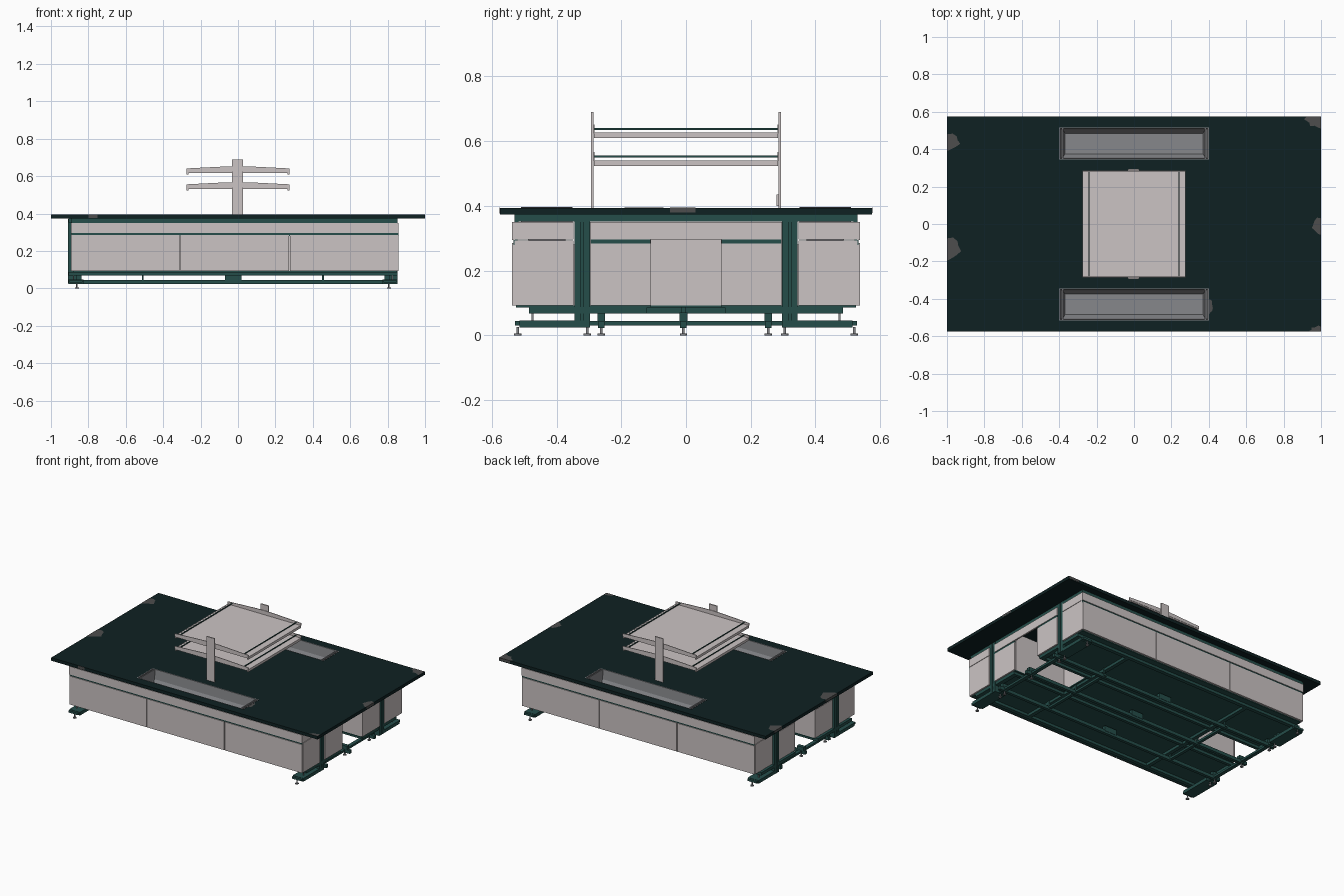
import bpy, bmesh, math

if "Cube" in bpy.data.objects:
    bpy.data.objects.remove(bpy.data.objects["Cube"])


def material(name, c):
    m = bpy.data.materials.new(name)
    m.diffuse_color = (*c, 1)
    m.use_nodes = True
    m.node_tree.nodes["Principled BSDF"].inputs["Base Color"].default_value = m.diffuse_color
    return m


DARK = material("worktop_dark_green", (0.0045, 0.015, 0.016))
GREEN = material("frame_green", (0.018, 0.075, 0.068))
LIGHT = material("panel_warm_grey", (0.60, 0.55, 0.55))
STEEL = material("sink_steel", (0.24, 0.245, 0.26))
WORN = material("worn_grey", (0.075, 0.075, 0.075))


def finish(name, bm, mat, normals=True):
    if normals:
        bmesh.ops.recalc_face_normals(bm, faces=bm.faces)
    me = bpy.data.meshes.new(name)
    bm.to_mesh(me)
    bm.free()
    me.materials.append(mat)
    ob = bpy.data.objects.new(name, me)
    bpy.context.collection.objects.link(ob)
    return ob


def boxes(name, mat, items):
    """Each item is (x0, x1, y0, y1, z0, z1)."""
    bm = bmesh.new()
    for x0, x1, y0, y1, z0, z1 in items:
        vs = bmesh.ops.create_cube(bm, size=1)["verts"]
        for v in vs:
            v.co = (x1 if v.co.x > 0 else x0, y1 if v.co.y > 0 else y0,
                    z1 if v.co.z > 0 else z0)
    return finish(name, bm, mat)


def my(items):
    """Add copies mirrored across y = 0."""
    return items + [(a, b, -d, -c, e, f) for a, b, c, d, e, f in items]


def mx(items, centre):
    """Add copies mirrored across x = centre."""
    return items + [(2 * centre - b, 2 * centre - a, c, d, e, f) for a, b, c, d, e, f in items]


CX, FX = -0.017, -0.027     # centres of cabinets and of frame
X0, X1 = -0.893, 0.859      # cabinet ends
L, R = -0.905, 0.852        # frame ends

# Worktop with two sink openings
bm = bmesh.new()
xs, ys = [-1, -0.4, 0.4, 1], [-0.575, -0.515, -0.345, 0.345, 0.515, 0.575]
grid = [[bm.verts.new((x, y, 0.394)) for y in ys] for x in xs]
for i in range(3):
    for j in range(5):
        if not (i == 1 and j in (1, 3)):
            bm.faces.new((grid[i][j], grid[i + 1][j], grid[i + 1][j + 1], grid[i][j + 1]))
top = finish("worktop", bm, DARK, False)
mod = top.modifiers.new("thickness", "SOLIDIFY")
mod.thickness = 0.021
mod.offset = -1

# Sink basins with sloping walls
for tag, s in (("front", -1), ("back", 1)):
    bm = bmesh.new()
    rings = []
    for hx, hy, z in ((0.4, 0.085, 0.395), (0.395, 0.08, 0.395), (0.38, 0.075, 0.33), (0.37, 0.055, 0.29)):
        rings.append([bm.verts.new((a * hx, s * 0.43 + b * hy, z))
                      for a, b in ((-1, -1), (1, -1), (1, 1), (-1, 1))])
    for r, q in zip(rings, rings[1:]):
        for k in range(4):
            bm.faces.new((r[k], r[(k + 1) % 4], q[(k + 1) % 4], q[k]))
    bm.faces.new(rings[-1])
    finish(tag + "_sink_basin", bm, STEEL, False)
    boxes(tag + "_sink_end_rims", STEEL,
          mx([(0.378, 0.385, s * 0.43 - 0.08, s * 0.43 + 0.08, 0.33, 0.396)], 0))

# Worn patches on the worktop edge
patches = [(-1, 0.44, 0.065, 0.045, -90, 90), (-1, -0.13, 0.07, 0.06, -90, 90),
           (1, -0.01, 0.045, 0.045, 90, 270), (1, 0.575, 0.085, 0.06, 180, 270),
           (1, -0.575, 0.06, 0.03, 90, 180), (0.401, -0.44, 0.02, 0.04, -90, 90)]
bm = bmesh.new()
for px, py, rx, ry, a0, a1 in patches:
    pts = [(px, py)] if a1 - a0 == 90 else []
    for k in range(8):
        a = math.radians(a0 + (a1 - a0) * k / 7)
        w = 1 + 0.12 * math.sin(k * 2.3 + px * 5)
        pts.append((px + rx * w * math.cos(a), max(-0.575, min(0.575, py + ry * w * math.sin(a)))))
    bm.faces.new([bm.verts.new((x, y, 0.3948)) for x, y in pts])
finish("worn_patches", bm, WORN, False)
boxes("worn_edge_marks", WORN, [(-1.001, -1, 0.4, 0.48, 0.38, 0.3945), (-1.001, -1, -0.19, -0.07, 0.38, 0.3945),
                                (1, 1.001, -0.05, 0.03, 0.38, 0.3945), (0.92, 1, 0.575, 0.576, 0.378, 0.3945),
                                (-0.8, -0.75, -0.576, -0.575, 0.376, 0.3945)])

# Long cabinets: carcass, end panels, doors and drawer fronts
boxes("long_cabinet_carcass", LIGHT, my([(X0 + 0.01, X1 - 0.01, 0.345, 0.527, 0.092, 0.28)]))
boxes("long_cabinet_ends", LIGHT, my(mx([(X1 - 0.012, X1, 0.347, 0.53, 0.092, 0.293),
                                         (X1 - 0.012, X1, 0.347, 0.53, 0.296, 0.35)], CX)))
third = (X1 - X0) / 3
boxes("long_cabinet_doors", LIGHT, my([(X0 + third * k + 0.0025, X0 + third * (k + 1) - 0.0025,
                                        0.528, 0.538, 0.092, 0.285) for k in range(3)]))
boxes("long_drawer_fronts", LIGHT, my([(X0, X1, 0.528, 0.538, 0.295, 0.35)]))
boxes("long_grip_stripes", GREEN, my([(X0 + 0.002, X1 - 0.002, 0.52, 0.533, 0.279, 0.3)]))

# End cabinets beside the knee spaces, and the core between them
boxes("core_cabinet", LIGHT, [(-0.5, 0.466, -0.3, 0.3, 0.092, 0.35)])
boxes("end_cabinet_carcass", LIGHT, my(mx([(0.45, X1 - 0.012, 0.108, 0.295, 0.092, 0.35)], CX)))
boxes("end_cabinet_doors", LIGHT, my(mx([(X1 - 0.01, X1, 0.108, 0.295, 0.092, 0.283)], CX)))
boxes("end_drawer_fronts", LIGHT, mx([(X1 - 0.01, X1, -0.295, 0.295, 0.296, 0.35)], CX))
boxes("end_grip_stripes", GREEN, my(mx([(X1 - 0.014, X1 - 0.004, 0.11, 0.295, 0.282, 0.297)], CX)))

# Cabinet base plates and base frame
boxes("base_plates", GREEN, my([(X0 + 0.01, X1 - 0.01, 0.108, 0.525, 0.086, 0.092)])
      + [(-0.5, 0.466, -0.11, 0.11, 0.086, 0.092)])
boxes("base_frame_long_rails", GREEN, my([(L + 0.01, R, 0.46, 0.485, 0.068, 0.088),
                                          (L + 0.01, R, 0.12, 0.14, 0.068, 0.088)]))
boxes("base_frame_cross_rails", GREEN, my(mx([(R - 0.03, R, 0.12, 0.485, 0.068, 0.088)], FX))
      + mx([(0.43, 0.455, -0.46, 0.46, 0.068, 0.088)], FX))

# Upper frame below the worktop
boxes("top_frame_long_rails", GREEN, my([(L + 0.015, R, 0.517, 0.53, 0.35, 0.373),
                                         (L + 0.015, R, 0.3, 0.34, 0.35, 0.373)]))
boxes("top_frame_end_rails", GREEN, mx([(R - 0.03, R, -0.52, 0.525, 0.351, 0.373)], FX))

# C-shaped end legs: twin posts and outward feet
boxes("leg_posts", GREEN, my(mx([(R - 0.045, R + 0.002, 0.297, 0.318, 0.025, 0.372),
                                 (R - 0.045, R + 0.002, 0.324, 0.345, 0.025, 0.372),
                                 (R - 0.04, R - 0.004, 0.316, 0.326, 0.03, 0.37)], FX)))
boxes("leg_feet", GREEN, my(mx([(R - 0.08, R, 0.297, 0.515, 0.024, 0.046),
                                (R - 0.075, R - 0.005, 0.515, 0.529, 0.03, 0.044)], FX)))

# Lower service beams with brackets
beams = (-0.262, -0.008, 0.254)
boxes("lower_beams", GREEN, [(L + 0.01, R, y - 0.01, y + 0.01, 0.022, 0.044) for y in beams])
boxes("beam_brackets", GREEN, [b for y in beams for b in
      [(-0.07, 0.02, y - 0.012, y + 0.012, 0.036, 0.072)]
      + mx([(R - 0.07, R - 0.02, y - 0.012, y + 0.012, 0.044, 0.07),
            (0.45, 0.46, y - 0.006, y + 0.006, 0.04, 0.086)], FX)])
boxes("beam_cross_ties", GREEN, mx([(0.445, 0.465, -0.27, 0.27, 0.03, 0.044),
                                    (R - 0.06, R - 0.035, -0.3, 0.3, 0.03, 0.044)], FX))

# Levelling feet: disc and stem
bm = bmesh.new()
for y in (-0.52, -0.305, -0.262, -0.008, 0.254, 0.305, 0.52):
    for x in (R - 0.045, 2 * FX - R + 0.045):
        for r, z, h in ((0.011, 0.0025, 0.005), (0.004, 0.014, 0.024)):
            vs = bmesh.ops.create_cone(bm, cap_ends=True, segments=12, radius1=r, radius2=r, depth=h)["verts"]
            bmesh.ops.translate(bm, verts=vs, vec=(x, y, z))
finish("levelling_feet", bm, STEEL)
boxes("frame_stems", STEEL, my(mx([(R - 0.03, R - 0.024, 0.472, 0.478, 0.045, 0.07)], FX)))

# Shelf rack: uprights, tapered brackets, trays and rails
boxes("shelf_uprights", LIGHT, my([(-0.032, 0.028, 0.286, 0.294, 0.394, 0.69)]))
for tag, z in (("lower", 0.532), ("upper", 0.617)):
    bm = bmesh.new()
    prof = [(-0.275, 0.006), (-0.06, 0.008), (0.06, 0.008), (0.275, 0.006),
            (0.275, 0.024), (0.06, 0.035), (-0.06, 0.035), (-0.275, 0.024)]
    for y in (-0.286, 0.282):
        f = bm.faces.new([bm.verts.new((x, y, z + h)) for x, h in prof])
        ext = bmesh.ops.extrude_face_region(bm, geom=[f])["geom"]
        bmesh.ops.translate(bm, verts=[e for e in ext if isinstance(e, bmesh.types.BMVert)], vec=(0, 0.004, 0))
    finish(tag + "_shelf_brackets", bm, LIGHT)
    boxes(tag + "_shelf_tray", LIGHT, [(-0.272, 0.272, -0.284, 0.284, z, z + 0.008)]
          + mx([(0.265, 0.275, -0.284, 0.284, z - 0.008, z + 0.009)], 0))
    boxes(tag + "_shelf_rails", GREEN, mx([(0.238, 0.243, -0.284, 0.284, z + 0.018, z + 0.023)], 0))

# Small socket box on the rear upright
boxes("socket_box", LIGHT, [(-0.025, 0.02, 0.28, 0.29, 0.4, 0.435)])
